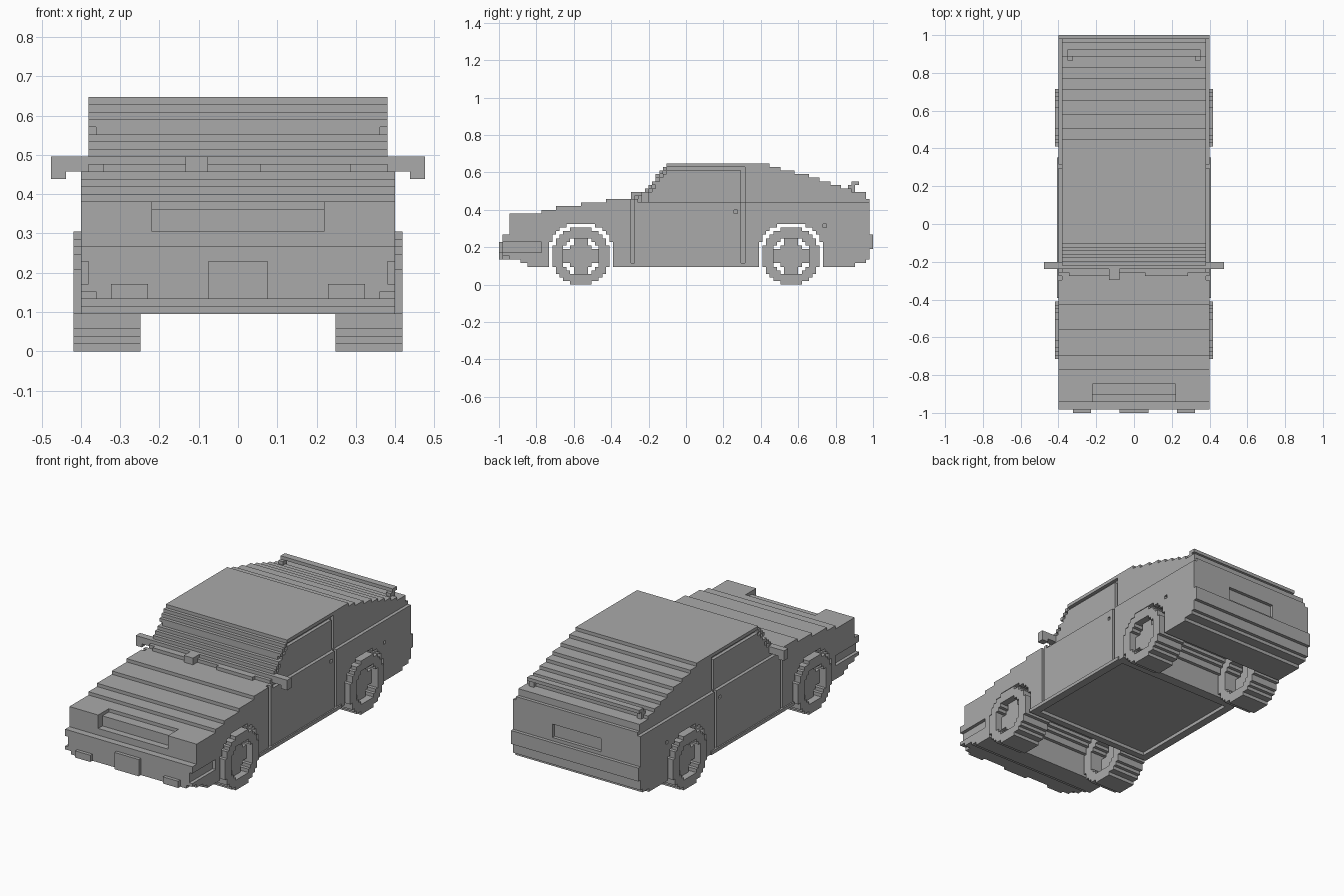
import bpy, bmesh
from math import hypot, radians

if "Cube" in bpy.data.objects:
    bpy.data.objects.remove(bpy.data.objects["Cube"], do_unlink=True)

LENGTH, HEIGHT = 105, 34          # size in cells
V = 2 / LENGTH                    # one cell
WHEELS = (23, 82)                 # wheel centres along the car
AXLE = 8                          # wheel centre height

grey = bpy.data.materials.new("Body Grey")
grey.use_nodes = True
grey.diffuse_color = (0.4, 0.4, 0.4, 1)
grey.node_tree.nodes["Principled BSDF"].inputs["Base Color"].default_value = (0.4, 0.4, 0.4, 1)


def finish(name, bm, mirror):
    """Turn a mesh in cell units into an object, optionally mirrored across x."""
    if mirror:
        copy = bmesh.ops.duplicate(bm, geom=bm.verts[:] + bm.edges[:] + bm.faces[:])["geom"]
        bmesh.ops.scale(bm, vec=(-1, 1, 1), verts=[g for g in copy if isinstance(g, bmesh.types.BMVert)])
        bmesh.ops.reverse_faces(bm, faces=[g for g in copy if isinstance(g, bmesh.types.BMFace)])
    for v in bm.verts:
        v.co = (v.co.x * V, v.co.y * V - 1, v.co.z * V)
    mesh = bpy.data.meshes.new(name)
    bm.to_mesh(mesh)
    bm.free()
    mesh.materials.append(grey)
    bpy.context.collection.objects.link(bpy.data.objects.new(name, mesh))


def stepped(name, inside, x0, x1, mirror=False):
    """Extrude every side-view cell that passes the test from x0 to x1."""
    cells = {(i, k) for i in range(LENGTH) for k in range(HEIGHT) if inside(i, k)}
    bm = bmesh.new()

    def quad(*pts):
        bm.faces.new([bm.verts.new(p) for p in pts])

    for i, k in cells:
        ring = [(i, k), (i + 1, k), (i + 1, k + 1), (i, k + 1)]
        quad(*[(x1, *p) for p in ring])
        quad(*[(x0, *p) for p in reversed(ring)])
        for n, (di, dk) in enumerate([(0, -1), (1, 0), (0, 1), (-1, 0)]):
            if (i + di, k + dk) not in cells:
                a, b = ring[n], ring[(n + 1) % 4]
                quad((x0, *a), (x0, *b), (x1, *b), (x1, *a))
    bmesh.ops.remove_doubles(bm, verts=bm.verts, dist=0.01)
    bmesh.ops.dissolve_limit(bm, angle_limit=radians(1), verts=bm.verts, edges=bm.edges)
    finish(name, bm, mirror)


def box(name, x, y, z, mirror=False):
    """Box from (low, high) pairs in cells."""
    bm = bmesh.new()
    for v in bmesh.ops.create_cube(bm, size=1)["verts"]:
        v.co = [(a + b) / 2 + c * (b - a) for c, (a, b) in zip(v.co, (x, y, z))]
    finish(name, bm, mirror)


# Side silhouette as (first cell, height) steps
ROOFLINE = [(1, 14), (3, 20), (12, 21), (16, 22), (23, 23), (30, 24), (39, 25),
            (40, 26), (41, 27), (42, 28), (43, 29), (44, 31), (45, 32), (46, 33),
            (47, 34), (76, 33), (79, 32), (83, 31), (87, 30), (90, 29), (93, 28),
            (96, 27), (99, 26), (103, 24), (104, 14)]
UNDERSIDE = [(1, 8), (3, 7), (6, 6), (8, 5), (100, 6), (103, 7), (104, 10)]


def step(table, i):
    return [h for start, h in table if start <= i][-1] if i >= table[0][0] else 0


def shell(i, k):
    arch = any(hypot(i + 0.5 - c, k + 0.5 - AXLE) < 9.4 for c in WHEELS)
    return i > 0 and step(UNDERSIDE, i) <= k < step(ROOFLINE, i) and not arch


def nose(i, k):
    return i < 8 and k >= 16


def plate_recess(i, k):
    return i == 103 and 15 <= k < 19


def core(i, k):
    floor_recess = 34 <= i < 70 and k < 6
    return shell(i, k) and not (nose(i, k) or plate_recess(i, k) or floor_recess)


def cabin_skin(i, k):
    top = step(ROOFLINE, i)
    groove = 40 <= i <= 68 and k >= 23 and (k == top - 2 or (i == 68 and k < top - 1))
    return shell(i, k) and not groove


def side_skin(i, k):
    door_gap = i in (37, 68) and k >= 6
    bumper_slot = i < 12 and 9 <= k < 12
    holes = (i, k) in ((66, 20), (91, 16))
    above_belt = i >= 39 and k >= 23
    return shell(i, k) and not (door_gap or bumper_slot or holes or above_belt)


# Body
stepped("body_core", core, -19, 19)
stepped("cabin_sides", cabin_skin, 19, 20, True)
stepped("body_sides", side_skin, 20, 21, True)
box("sills", (20, 21.4), (32, 71), (5, 6), True)

# Nose
box("headlight_blocks", (11.5, 19), (3, 8), (16, 20), True)
box("grille_slope", (-11.5, 11.5), (5, 8), (16, 19))
box("front_plate", (-4, 4), (0, 1), (7, 12))
box("bumper_guards", (12, 17), (0, 1), (7, 9), True)
box("bumper_lip", (-19, 19), (1, 3), (7, 8))

# Tail
box("rear_plate_surround", (8, 19), (103, 104), (15, 19), True)
box("spoiler_bar", (-18.5, 18.5), (99, 101), (28, 29))
box("spoiler_posts", (17, 18.5), (98, 100), (26, 28), True)

# Mirrors and wipers
box("mirror_arms", (19, 23), (40, 42), (24, 26), True)
box("mirror_heads", (23, 25), (40, 42), (23, 26), True)
box("wiper_left", (3, 15), (38, 39), (24, 25))
box("wiper_right", (-18, -7), (38, 39), (24, 25))
box("wiper_pivots", (-7, -4), (37, 40), (24, 26))

# Wheels
for label, centre in zip(("front", "rear"), WHEELS):
    def radius(i, k):
        return hypot(i + 0.5 - centre, k + 0.5 - AXLE)

    def tyre(i, k):
        return 5.2 <= radius(i, k) < 8.2

    def hub(i, k):
        spoke = min(abs(i + 0.5 - centre), abs(k + 0.5 - AXLE)) < 2.2
        return radius(i, k) < 4.2 or (spoke and radius(i, k) < 5.2)

    stepped(label + "_tyres", tyre, 13, 22, True)
    stepped(label + "_hubs", hub, 17, 20, True)
